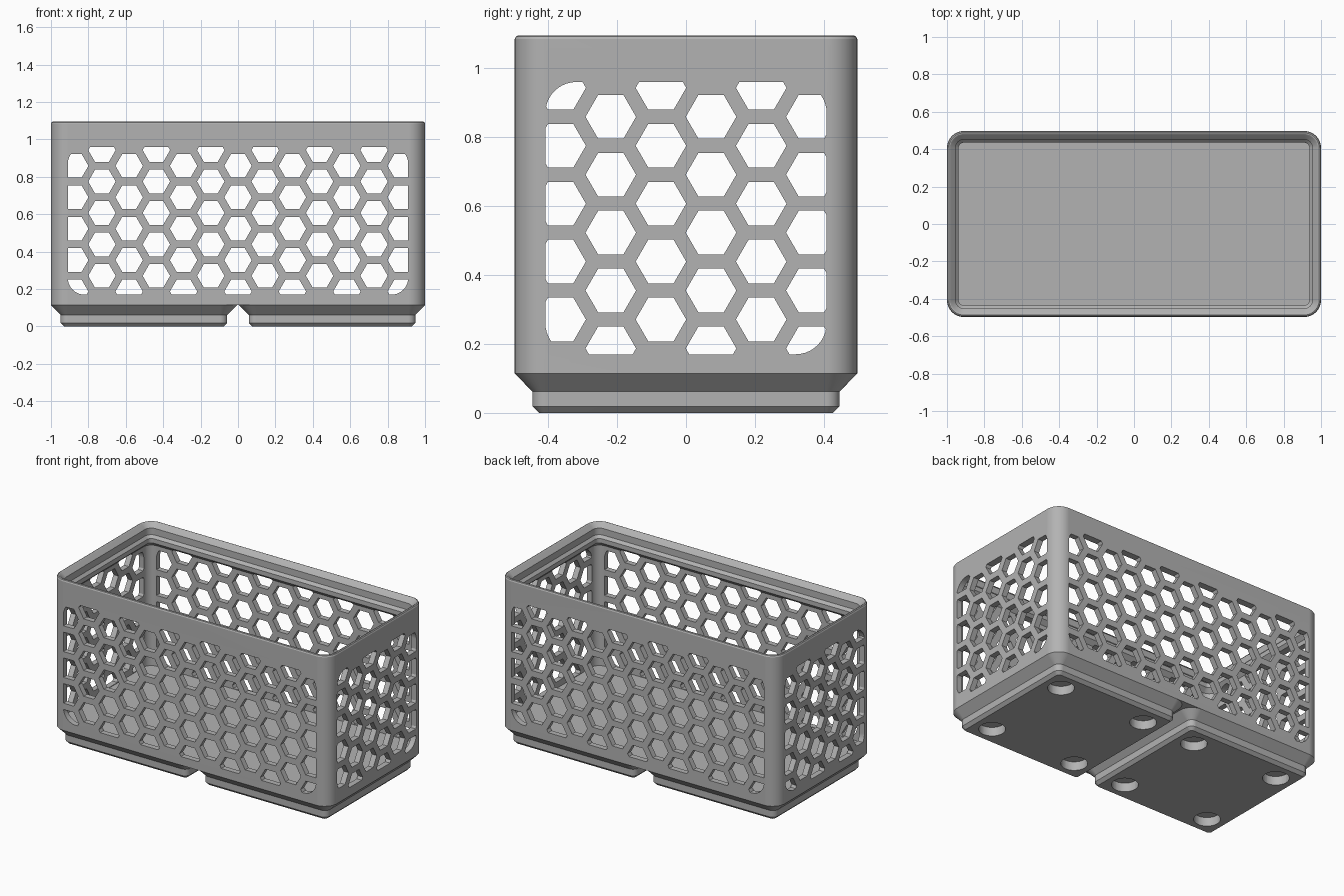
import bpy, bmesh
from math import sin, cos, pi, sqrt
from mathutils import Vector

old = bpy.data.objects.get("Cube")
if old:
    bpy.data.objects.remove(old, do_unlink=True)

# Single plastic colour
grey = bpy.data.materials.new("light grey plastic")
grey.use_nodes = True
grey.diffuse_color = (0.45, 0.45, 0.45, 1)
grey.node_tree.nodes["Principled BSDF"].inputs["Base Color"].default_value = (0.45, 0.45, 0.45, 1)

HX, HY, R = 1.0, 0.497, 0.09          # body half sizes and corner radius
CUT_LOW, CUT_HIGH = 0.17, 0.96        # height range of the mesh windows
PITCH, HEX_R = 0.168, 0.1467 / 2      # honeycomb spacing and hole radius
STEP = PITCH * sqrt(3) / 2


def rounded_rect(hx, hy, r, seg=10):
    """Counter-clockwise outline of a rounded rectangle."""
    pts = []
    for i, (sx, sy) in enumerate(((1, 1), (-1, 1), (-1, -1), (1, -1))):
        for k in range(seg + 1):
            a = (i + k / seg) * pi / 2
            pts.append(Vector((sx * (hx - r) + r * cos(a), sy * (hy - r) + r * sin(a))))
    return pts


def make_object(name, bm):
    bmesh.ops.recalc_face_normals(bm, faces=bm.faces)
    mesh = bpy.data.meshes.new(name)
    bm.to_mesh(mesh)
    bm.free()
    mesh.materials.append(grey)
    obj = bpy.data.objects.new(name, mesh)
    bpy.context.collection.objects.link(obj)
    return obj


def loft(bm, rings):
    """Skin a closed solid through rings of 3D points."""
    loops = [[bm.verts.new(p) for p in ring] for ring in rings]
    n = len(loops[0])
    for a, b in zip(loops, loops[1:]):
        for i in range(n):
            j = (i + 1) % n
            bm.faces.new((a[i], a[j], b[j], b[i]))
    bm.faces.new(loops[0][::-1])
    bm.faces.new(loops[-1])


def stacked_solid(name, hx, hy, profile, cx=0):
    """Rounded box whose outline is inset along a list of (inset, height)."""
    bm = bmesh.new()
    loft(bm, [[(p.x + cx, p.y, z) for p in rounded_rect(hx - d, hy - d, R - d)]
              for d, z in profile])
    return make_object(name, bm)


def clip(poly, window):
    """Clip one convex outline by another."""
    for a, b in zip(window, window[1:] + window[:1]):
        edge = b - a
        if edge.length < 1e-6:
            continue
        out = []
        for p, q in zip(poly, poly[1:] + poly[:1]):
            dp, dq = edge.cross(p - a), edge.cross(q - a)
            if dp >= 0:
                out.append(p)
            if dp * dq < 0:
                out.append(p.lerp(q, dp / (dp - dq)))
        poly = out
        if not poly:
            break
    clean = []
    for p in poly:
        if not clean or (p - clean[-1]).length > 1e-4:
            clean.append(p)
    if len(clean) > 1 and (clean[0] - clean[-1]).length < 1e-4:
        clean.pop()
    return clean


def honeycomb_cutter(name, columns, half_width, reach, place):
    """Prisms for all holes of one direction; columns are (offset, top height)."""
    mid, half = (CUT_LOW + CUT_HIGH) / 2, (CUT_HIGH - CUT_LOW) / 2
    window = [p + Vector((0, mid)) for p in rounded_rect(half_width, half, R)]
    bm = bmesh.new()
    for u, top in columns:
        for row in range(5):
            centre = Vector((u, top - row * PITCH))
            hexagon = [centre + HEX_R * Vector((cos(k * pi / 3), sin(k * pi / 3))) for k in range(6)]
            hole = clip(hexagon, window)
            if len(hole) > 2:
                loft(bm, [[place(p.x, d, p.y) for p in hole] for d in (-reach, reach)])
    return make_object(name, bm)


def cut(obj, cutter):
    mod = obj.modifiers.new("cut", 'BOOLEAN')
    mod.operation, mod.solver, mod.object = 'DIFFERENCE', 'EXACT', cutter
    bpy.context.view_layer.objects.active = obj
    bpy.ops.object.modifier_apply(modifier=mod.name)
    bpy.data.objects.remove(cutter, do_unlink=True)


def finish(obj):
    bpy.ops.object.select_all(action='DESELECT')
    obj.select_set(True)
    bpy.context.view_layer.objects.active = obj
    bpy.ops.object.shade_smooth_by_angle(angle=pi / 7)
    obj.modifiers.new("normals", 'WEIGHTED_NORMAL').keep_sharp = True


# Basket: outer wall, stepped stacking lip, inner wall and floor
WALL = 0.036
basket = stacked_solid("basket", HX, HY, [
    (0, 0.114), (0, 1.084), (0.004, 1.092), (0.010, 1.095), (0.016, 1.094), (0.022, 1.0895),
    (0.0455, 1.066), (0.0455, 1.023), (0.062, 1.006), (0.062, 0.977),
    (WALL, 0.951), (WALL, 0.166)])

# Honeycomb windows through the long and the short walls
HIGH, LOW = 0.943, 0.859
long_columns = [(i * STEP, HIGH if i % 2 else LOW) for i in range(-6, 7)]
short_columns = [((i - 2.5) * STEP, LOW if i % 2 else HIGH) for i in range(6)]
cut(basket, honeycomb_cutter("long_holes", long_columns, 0.91, 0.6, lambda u, d, z: (u, d, z)))
cut(basket, honeycomb_cutter("short_holes", short_columns, 0.408, 1.1, lambda u, d, z: (d, u, z)))
finish(basket)

# Two stepped feet, each with four round sockets underneath
for name, cx in (("right_foot", -0.503), ("left_foot", 0.503)):
    foot = stacked_solid(name, 0.497, HY, [
        (0.0705, 0), (0.0515, 0.019), (0.0515, 0.062), (0, 0.114), (0.02, 0.13)], cx)
    bm = bmesh.new()
    for sx in (-1, 1):
        for sy in (-1, 1):
            disc = rounded_rect(0.078, 0.078, 0.0779)
            loft(bm, [[(p.x + cx + sx * 0.311, p.y + sy * 0.311, z) for p in disc]
                      for z in (-0.05, 0.057)])
    cut(foot, make_object("sockets", bm))
    finish(foot)
